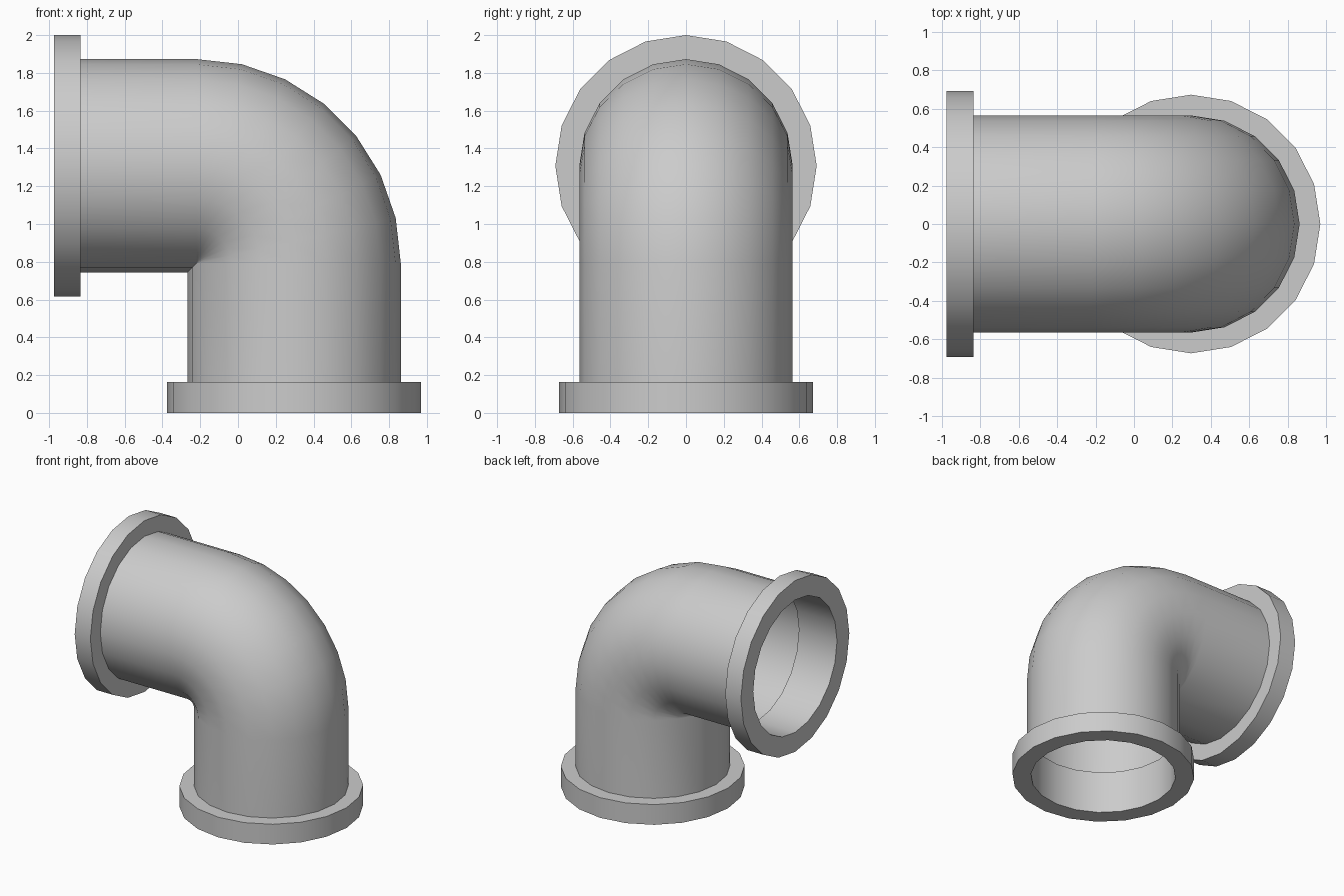
import bpy, math
from mathutils import Vector

if "Cube" in bpy.data.objects:
    bpy.data.objects.remove(bpy.data.objects["Cube"])

SIDES = 20
AX, AZ = 0.297, 1.308        # vertical axis x, horizontal axis z
R_PIPE, R_BORE = 0.565, 0.535
BEND = 0.517                 # bend radius of the centre line


def ring(center, normal, radius):
    """Circle of points; normal lies in the xz plane, a point sits on it."""
    n, y = Vector(normal), Vector((0, 1, 0))
    return [Vector(center) + radius * (math.cos(a) * n + math.sin(a) * y)
            for a in (2 * math.pi * i / SIDES for i in range(SIDES))]


def skin(name, rings):
    """Bridge successive rings into a smooth-shaded surface."""
    verts = [v for r in rings for v in r]
    faces = []
    for k in range(len(rings) - 1):
        for i in range(SIDES):
            j = (i + 1) % SIDES
            a, b = k * SIDES, (k + 1) * SIDES
            faces.append((a + i, b + i, b + j, a + j))
    mesh = bpy.data.meshes.new(name)
    mesh.from_pydata(verts, [], faces)
    obj = bpy.data.objects.new(name, mesh)
    bpy.context.collection.objects.link(obj)
    bpy.ops.object.select_all(action='DESELECT')
    bpy.context.view_layer.objects.active = obj
    obj.select_set(True)
    bpy.ops.object.mode_set(mode='EDIT')
    bpy.ops.mesh.select_all(action='SELECT')
    bpy.ops.mesh.flip_normals()
    bpy.ops.object.mode_set(mode='OBJECT')
    bpy.ops.object.shade_smooth_by_angle(angle=math.radians(35))
    return obj


# Elbow pipe: straight run, seven-segment bend, straight drop
rings = [ring((-0.84, 0, AZ), (0, 0, 1), R_PIPE)]
for k in range(8):
    t = math.pi / 2 * k / 7
    n = Vector((math.sin(t), 0, math.cos(t)))
    c = Vector((AX - BEND, 0, AZ - BEND)) + BEND * n
    rings.append(ring(c, n, R_PIPE))
rings.append(ring((AX, 0, 0.15), (1, 0, 0), R_PIPE))
skin("elbow_pipe", rings)


# Flanges: collar, rim face and inner sleeve turned from one profile
def flange(name, origin, axis, normal, radius, thick):
    profile = [(R_PIPE - 0.005, thick), (radius, thick), (radius, 0),
               (R_BORE, 0), (R_BORE, 0.34)]
    skin(name, [ring(Vector(origin) + d * Vector(axis), normal, r)
                for r, d in profile])


flange("side_flange", (-0.975, 0, AZ), (1, 0, 0), (0, 0, 1), 0.692, 0.14)
low = flange("bottom_flange", (AX, 0, 0), (0, 0, 1), (1, 0, 0), 0.673, 0.163)

# Make every part's normals face outward
for obj in bpy.context.collection.objects:
    if "flange" in obj.name:
        bpy.ops.object.select_all(action='DESELECT')
        bpy.context.view_layer.objects.active = obj
        obj.select_set(True)
        bpy.ops.object.mode_set(mode='EDIT')
        bpy.ops.mesh.select_all(action='SELECT')
        bpy.ops.mesh.normals_make_consistent(inside=False)
        bpy.ops.object.mode_set(mode='OBJECT')
